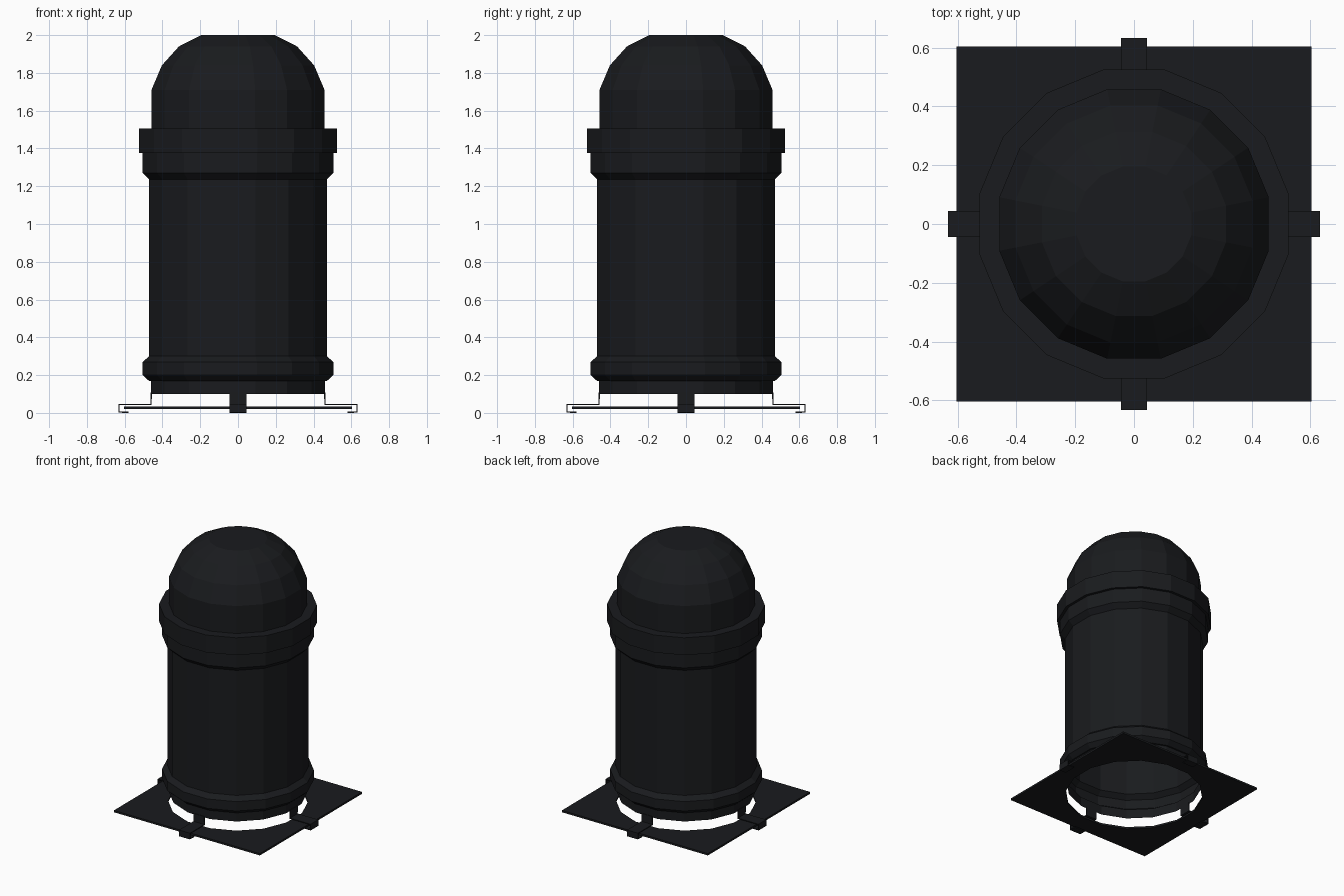
import bpy, bmesh
from math import cos, sin, pi

if "Cube" in bpy.data.objects:
    bpy.data.objects.remove(bpy.data.objects["Cube"])

SIDES = 16
dark = bpy.data.materials.new("dark_metal")
dark.diffuse_color = (0.010, 0.011, 0.013, 1)
dark.use_nodes = True
dark.node_tree.nodes["Principled BSDF"].inputs["Base Color"].default_value = dark.diffuse_color


def finish(name, bm):
    bmesh.ops.recalc_face_normals(bm, faces=bm.faces[:])
    mesh = bpy.data.meshes.new(name)
    bm.to_mesh(mesh)
    bm.free()
    obj = bpy.data.objects.new(name, mesh)
    bpy.context.collection.objects.link(obj)
    mesh.materials.append(dark)
    return obj


def thicken(obj, t, offset=0):
    mod = obj.modifiers.new("thickness", 'SOLIDIFY')
    mod.thickness = t
    mod.offset = offset


def ring(bm, r, z):
    # r is the distance to the flat sides, which face the axes
    R = r / cos(pi / SIDES)
    return [bm.verts.new((R * cos((i + .5) * 2 * pi / SIDES),
                          R * sin((i + .5) * 2 * pi / SIDES), z))
            for i in range(SIDES)]


def lathe(name, profile, cap=False):
    bm = bmesh.new()
    rings = [ring(bm, r, z) for r, z in profile]
    for a, b in zip(rings, rings[1:]):
        for i in range(SIDES):
            j = (i + 1) % SIDES
            bm.faces.new((a[i], a[j], b[j], b[i]))
    if cap:
        bm.faces.new(rings[-1])
    return finish(name, bm)


# Open-bottomed shell: foot, lower band, tube, upper band, collar, dome
lathe("canister_body", [
    (.46, .10), (.46, .17), (.472, .17), (.505, .20), (.505, .27), (.47, .30),
    (.47, 1.235), (.505, 1.27), (.505, 1.375), (.525, 1.375), (.525, 1.505),
    (.458, 1.505), (.458, 1.71), (.403, 1.84), (.313, 1.94), (.195, 2.0)],
    cap=True)

# Square base plate with a polygonal hole
bm = bmesh.new()
square = [bm.verts.new((x, y, .027)) for x, y in
          ((-.604, -.604), (.604, -.604), (.604, .604), (-.604, .604))]
for loop in (square, ring(bm, .465, .027)):
    for i in range(len(loop)):
        bm.edges.new((loop[i], loop[(i + 1) % len(loop)]))
bmesh.ops.triangle_fill(bm, use_beauty=True, edges=bm.edges[:], normal=(0, 0, 1))
thicken(finish("base_plate", bm), .014)

# Four bent strip clips hooking the plate to the shell
clip = [(.46, .108), (.46, .045), (.63, .045), (.63, .004), (.58, .004)]
for k in range(4):
    bm = bmesh.new()
    rows = [[bm.verts.new((x, y, z)) for y in (-.045, .045)] for x, z in clip]
    for a, b in zip(rows, rows[1:]):
        bm.faces.new((a[0], a[1], b[1], b[0]))
    obj = finish(f"clip_{k + 1}", bm)
    obj.rotation_euler.z = k * pi / 2
    thicken(obj, .008)
